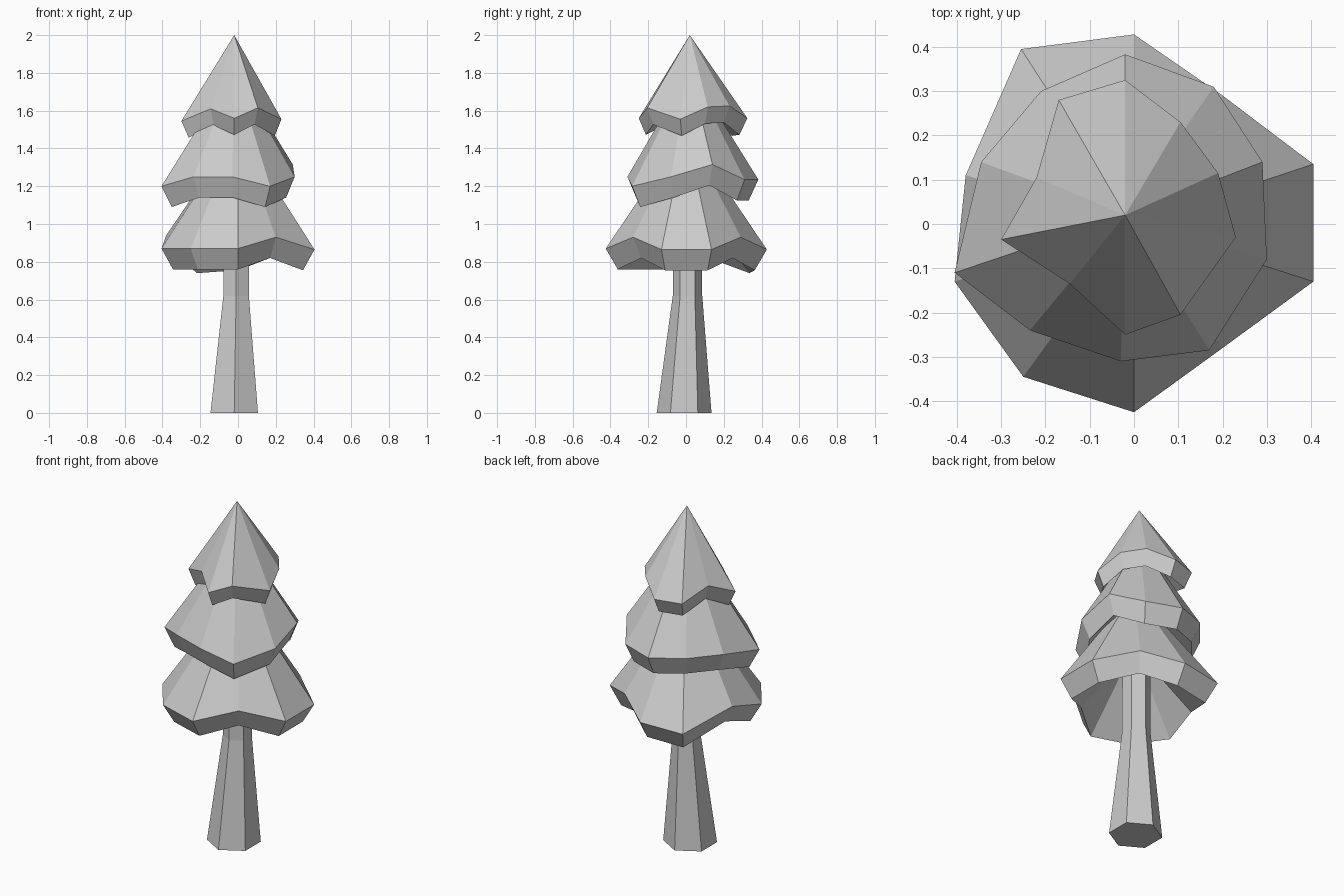
import bpy
import bmesh
from mathutils import Vector

cube = bpy.data.objects.get("Cube")
if cube:
    bpy.data.objects.remove(cube, do_unlink=True)

# One plain grey for the whole tree
grey = bpy.data.materials.new("plain_grey")
grey.use_nodes = True
colour = (0.6, 0.6, 0.6, 1)
grey.diffuse_color = colour
grey.node_tree.nodes["Principled BSDF"].inputs["Base Color"].default_value = colour


def finish(name, bm):
    bmesh.ops.recalc_face_normals(bm, faces=bm.faces)
    mesh = bpy.data.meshes.new(name)
    bm.to_mesh(mesh)
    bm.free()
    mesh.materials.append(grey)
    bpy.context.collection.objects.link(bpy.data.objects.new(name, mesh))


def bridge(bm, a, b):
    for i in range(len(a)):
        j = (i + 1) % len(a)
        bm.faces.new((a[i], a[j], b[j], b[i]))


def fan(bm, ring, tip):
    for i in range(len(ring)):
        bm.faces.new((ring[i], ring[(i + 1) % len(ring)], tip))


def foliage_tier(name, rim, apex, drop, shrink, hollow):
    """Faceted cone with a wavy rim, a slanted lip and a hollow underside."""
    bm = bmesh.new()
    centre = Vector((apex[0], apex[1], 0))
    outer = [bm.verts.new(p) for p in rim]
    lip = []
    for p in rim:
        q = centre + (Vector(p) - centre) * shrink
        lip.append(bm.verts.new((q.x, q.y, p[2] - drop)))
    fan(bm, outer, bm.verts.new(apex))
    bridge(bm, outer, lip)
    fan(bm, lip, bm.verts.new((apex[0], apex[1], hollow)))
    finish(name, bm)


# Rims run counter-clockwise; outer corners hang lower than the notches
foliage_tier("lower_foliage", [
    (0.405, -0.13, 0.865), (0.405, 0.135, 0.865), (0.2, 0.29, 0.93),
    (0, 0.428, 0.865), (-0.255, 0.395, 0.85), (-0.38, 0.11, 0.94),
    (-0.405, -0.13, 0.87), (-0.25, -0.345, 0.87), (0, -0.425, 0.87),
    (0.2, -0.28, 0.93)], (0, 0, 1.5), 0.11, 0.85, 1.15)

foliage_tier("middle_foliage", [
    (0.3, -0.08, 1.25), (0.29, 0.14, 1.315), (0.18, 0.31, 1.235),
    (-0.02, 0.383, 1.235), (-0.21, 0.3, 1.25), (-0.345, 0.14, 1.25),
    (-0.405, -0.11, 1.2), (-0.235, -0.24, 1.25), (-0.03, -0.31, 1.25),
    (0.17, -0.285, 1.2)], (-0.02, 0.02, 1.82), 0.11, 0.86, 1.45)

foliage_tier("top_foliage", [
    (0.23, -0.03, 1.555), (0.19, 0.115, 1.62), (0.105, 0.23, 1.625),
    (-0.02, 0.325, 1.56), (-0.17, 0.28, 1.555), (-0.22, 0.105, 1.61),
    (-0.3, -0.035, 1.545), (-0.145, -0.135, 1.61), (-0.02, -0.25, 1.56),
    (0.105, -0.205, 1.615)], (-0.02, 0.02, 2.0), 0.088, 0.86, 1.75)

# Tapered six-sided trunk, straight above the kink
bm = bmesh.new()
rings = []
for x, y, z, r in [(-0.02, -0.01, 0, 0.145), (-0.01, 0.008, 0.62, 0.078),
                   (-0.01, 0.008, 1.2, 0.076)]:
    unit = [(0, -1), (0.866, -0.5), (0.866, 0.5), (0, 1), (-0.866, 0.5), (-0.866, -0.5)]
    rings.append([bm.verts.new((x + r * u, y + r * v, z)) for u, v in unit])
for low, high in zip(rings, rings[1:]):
    bridge(bm, low, high)
bm.faces.new(rings[0])
bm.faces.new(rings[-1])
finish("trunk", bm)
